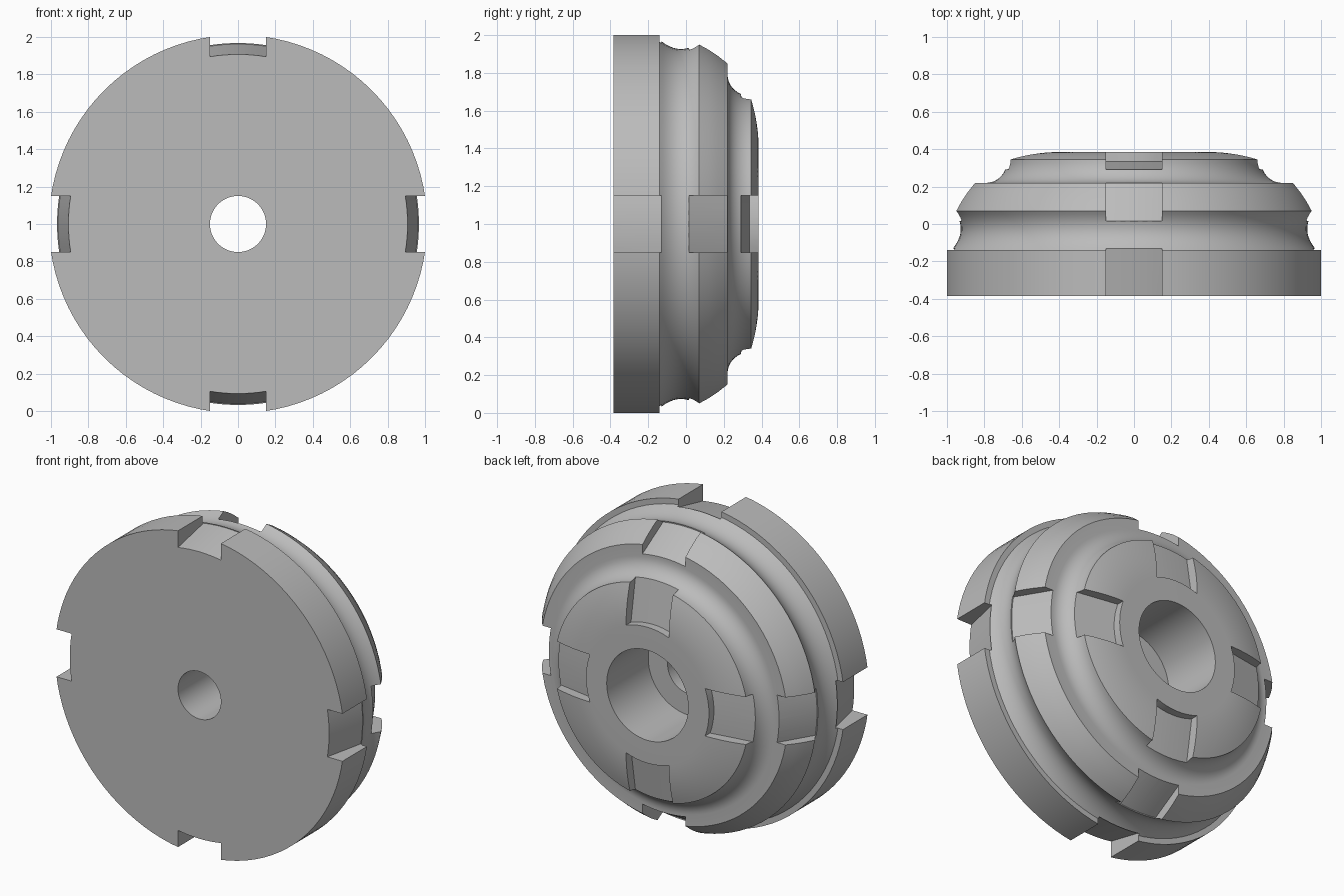
import bpy, bmesh, math
from mathutils import Matrix, Vector

if "Cube" in bpy.data.objects:
    bpy.data.objects.remove(bpy.data.objects["Cube"], do_unlink=True)

AXIS = Vector((0, 0, 1))      # the wheel turns around the y direction through here
SEGMENTS = 96
SLOT_HALF = 0.15

grey = bpy.data.materials.new("plain_grey")
grey.use_nodes = True
grey.diffuse_color = (0.5, 0.5, 0.5, 1)
grey.node_tree.nodes["Principled BSDF"].inputs["Base Color"].default_value = (0.5, 0.5, 0.5, 1)


def finish(bm, name):
    bmesh.ops.recalc_face_normals(bm, faces=bm.faces)
    mesh = bpy.data.meshes.new(name)
    bm.to_mesh(mesh)
    bm.free()
    obj = bpy.data.objects.new(name, mesh)
    mesh.materials.append(grey)
    bpy.context.collection.objects.link(obj)
    return obj


def lathe(name, profile):
    """Spin a closed (y, radius) outline around the y axis."""
    bm = bmesh.new()
    verts = [bm.verts.new((0, y, 1 + r)) for y, r in profile]
    edges = [bm.edges.new((verts[i - 1], verts[i])) for i in range(len(verts))]
    bmesh.ops.spin(bm, geom=verts + edges, cent=AXIS, axis=(0, 1, 0),
                   angle=math.tau, steps=SEGMENTS, use_merge=True)
    bmesh.ops.remove_doubles(bm, verts=bm.verts, dist=0.0001)
    return finish(bm, name)


def slot_cutters(name, outline, steps=8):
    """Four parallel-sided cutters whose floors follow the round body."""
    bm = bmesh.new()
    for turn in range(4):
        spin = Matrix.Rotation(turn * math.pi / 2, 4, 'Y')
        rows = []
        for i in range(steps + 1):
            x = SLOT_HALF * (2 * i / steps - 1)
            rows.append([bm.verts.new(spin @ Vector((x, y, math.sqrt(r * r - x * x))) + AXIS)
                         for y, r in outline])
        for a, b in zip(rows, rows[1:]):
            for k in range(len(outline)):
                bm.faces.new((a[k - 1], a[k], b[k], b[k - 1]))
        bm.faces.new(rows[0])
        bm.faces.new(rows[-1])
    obj = finish(bm, name)
    obj.hide_render = True
    obj.hide_set(True)
    return obj


# Curved stretches of the body outline
groove = []
for i in range(13):
    t = i / 12
    groove.append((-0.14 + 0.21 * t, 0.976 - 0.014 * t - 0.17 * t * (1 - t)))
ridge = [(0.12, 0.935), (0.17, 0.902), (0.22, 0.863)]
cove = []
for i in range(11):
    a = i / 10 * math.pi / 2
    cove.append((0.345 - 0.125 * math.cos(a), 0.79 - 0.113 * math.sin(a)))
dome = []
for i in range(1, 10):
    t = 1 - i / 9
    dome.append((0.385 - 0.04 * t * t, 0.42 + 0.257 * t))

# Stepped bore, flange, groove, ridge, cove and domed back
profile = [(-0.03, 0.15), (-0.385, 0.15), (-0.385, 1.011), (-0.14, 1.011)]
profile += groove + ridge + cove + dome + [(0.385, 0.285), (-0.03, 0.285)]
body = lathe("slotted_wheel", profile)

# Slots in the flange, the ridge and the dome
cutters = [
    slot_cutters("flange_slot_cutter", [(-0.43, 0.897), (-0.13, 0.962), (-0.13, 1.1), (-0.43, 1.1)]),
    slot_cutters("ridge_slot_cutter", [(0.015, 0.926), (0.24, 0.793), (0.24, 1.1), (0.015, 1.1)]),
    slot_cutters("dome_slot_cutter", [(0.335, 0.43), (0.287, 0.71), (0.43, 0.71), (0.43, 0.43)]),
]
bpy.context.view_layer.objects.active = body
body.select_set(True)
for cutter in cutters:
    mod = body.modifiers.new(cutter.name, 'BOOLEAN')
    mod.operation = 'DIFFERENCE'
    mod.solver = 'EXACT'
    mod.object = cutter
    bpy.ops.object.modifier_apply(modifier=mod.name)
for cutter in cutters:
    bpy.data.objects.remove(cutter, do_unlink=True)

bpy.ops.object.shade_smooth_by_angle(angle=math.radians(25))
